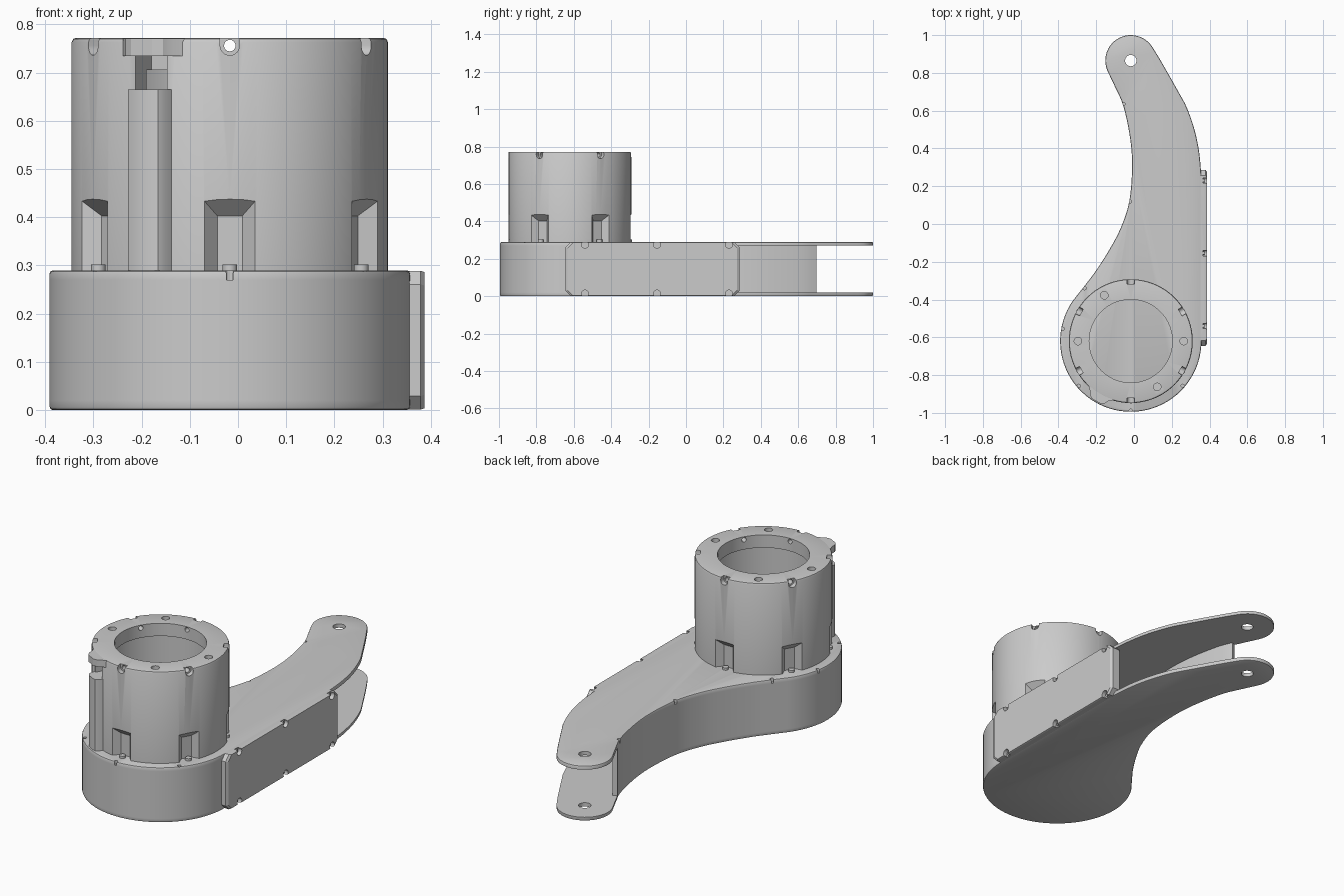
import bpy, bmesh
from math import cos, sin, pi, radians
from mathutils import Matrix, Vector

if "Cube" in bpy.data.objects:
    bpy.data.objects.remove(bpy.data.objects["Cube"])

CX, CY, R = -0.017, -0.62, 0.374          # round end of the housing
TIP = Vector((CX, 0.865))                 # pivot hole at the arm tip
H = 0.29                                  # housing height
SCREW_ANGLES = [30 + 60 * k for k in range(6)]


def frame(deg):
    """Local frame on the tube axis: x radial, y tangential, z up."""
    return Matrix.Translation((CX, CY, 0)) @ Matrix.Rotation(radians(deg), 4, 'Z')


def add_loft(bm, rings, m=Matrix()):
    rows = [[bm.verts.new(m @ Vector(p)) for p in ring] for ring in rings]
    n = len(rows[0])
    for a, b in zip(rows, rows[1:]):
        for i in range(n):
            j = (i + 1) % n
            bm.faces.new((a[i], a[j], b[j], b[i]))
    bm.faces.new(rows[0][::-1])
    bm.faces.new(rows[-1])


def finish(name, bm, angle=30):
    bmesh.ops.recalc_face_normals(bm, faces=bm.faces[:])
    me = bpy.data.meshes.new(name)
    bm.to_mesh(me)
    bm.free()
    ob = bpy.data.objects.new(name, me)
    bpy.context.collection.objects.link(ob)
    return ob


def lofts(name, items):
    bm = bmesh.new()
    for rings, m in items:
        add_loft(bm, rings, m)
    return finish(name, bm)


def select(ob):
    bpy.ops.object.select_all(action='DESELECT')
    ob.select_set(True)
    bpy.context.view_layer.objects.active = ob


def cut(ob, items):
    cutter = lofts("cutter", items)
    cutter.hide_render = True
    mod = ob.modifiers.new("cut", 'BOOLEAN')
    mod.operation, mod.solver, mod.object = 'DIFFERENCE', 'EXACT', cutter
    select(ob)
    bpy.ops.object.modifier_apply(modifier=mod.name)
    bpy.data.objects.remove(cutter)


def layers(pts, *zs):
    return [[(p[0], p[1], z) for p in pts] for z in zs]


def box(x0, x1, y0, y1, z0, z1):
    return layers([(x0, y0), (x1, y0), (x1, y1), (x0, y1)], z0, z1)


def disc(x, y, r, n=20):
    return [(x + r * cos(2 * pi * i / n), y + r * sin(2 * pi * i / n)) for i in range(n)]


def along_x(pts, x0, x1):
    return [[(x, p[0], p[1]) for p in pts] for x in (x0, x1)]


def arc(c, r, a0, a1, n):
    return [Vector((c[0] + r * cos(radians(a0 + (a1 - a0) * i / n)),
                    c[1] + r * sin(radians(a0 + (a1 - a0) * i / n)))) for i in range(n + 1)]


def smooth(pts, n=5):
    """Catmull-Rom curve through the points."""
    p = [Vector(q) for q in pts]
    p = [2 * p[0] - p[1]] + p + [2 * p[-1] - p[-2]]
    out = []
    for a, b, c, d in zip(p, p[1:], p[2:], p[3:]):
        for k in range(n):
            t = k / n
            out.append(0.5 * (2 * b + (c - a) * t + (2 * a - 5 * b + 4 * c - d) * t * t
                              + (3 * b - a - 3 * c + d) * t ** 3))
    return out + [p[-2]]


def inset(pts, d, closed=True):
    """Offset a counter-clockwise path to its inner side."""
    n, out = len(pts), []
    for i, p in enumerate(pts):
        a = pts[i - 1] if closed or i else p
        b = pts[(i + 1) % n] if closed or i < n - 1 else p
        t = (b - a).normalized()
        out.append(p + Vector((-t.y, t.x)) * d)
    return out


# Outline of the curved arm, counter-clockwise
round_end = arc((CX, CY), R, 145, 360, 48)
right_side = smooth([(0.357, 0.25), (0.345, 0.38), (0.32, 0.5), (0.28, 0.615),
                     (0.235, 0.7), (0.15, 0.85), (0.103, 0.928)])
tip_arc = arc(TIP, 0.135, 32, 202, 24)
left_side = smooth([(-0.142, 0.813), (-0.1, 0.725), (-0.055, 0.62), (-0.02, 0.45), (-0.01, 0.3),
                    (-0.025, 0.12), (-0.07, -0.02), (-0.13, -0.135), (-0.2, -0.245),
                    (-0.26, -0.325), (-0.323, -0.405)])
outline = round_end + right_side + tip_arc[1:] + left_side[1:-1]

# Top and bottom plates with rounded outer rims
e = 0.007
screws = [(-0.055, 0.635), (-0.022, 0.12), (-0.262, -0.34), (-0.378, -0.555),
          (-0.292, -0.857), (0.258, -0.857), (CX, -0.988)]
for name, face, rim in (("top_plate", H, 0.27), ("bottom_plate", 0.0, 0.02)):
    s = 1 if face > rim else -1
    plate = lofts(name, [([[(p.x, p.y, z) for p in inset(outline, d)] for d, z in
                           ((0, rim), (0, face - s * e), (e * 0.3, face - s * e * 0.3), (e, face))],
                          Matrix())])
    holes = [(layers(disc(TIP.x, TIP.y, 0.03, 32), rim - 0.05, rim + 0.05), Matrix())]
    if s > 0:
        holes += [(layers(disc(x, y, 0.009, 12), 0.26, 0.3), Matrix()) for x, y in screws]
    cut(plate, holes)

# Side wall: along the concave left side and round the big end, open on the right
path = [p for p in left_side if p.y < 0.69][:-1] + round_end
wall = path + inset(path, 0.024, closed=False)[::-1]
lofts("side_wall", [(layers(wall, 0.02, 0.27), Matrix())])

# Side cover panel with clipped corners and screw recesses
def panel_ring(x, d):
    y0, y1, z0, z1, c = -0.645 + d, 0.286 - d, 0.001 + d / 4, 0.289 - d / 4, 0.028
    return [(x, y0, z0 + c), (x, y0 + c, z0), (x, y1 - c, z0), (x, y1, z0 + c),
            (x, y1, z1 - c), (x, y1 - c, z1), (x, y0 + c, z1), (x, y0, z1 - c)]

panel = lofts("side_cover", [([panel_ring(0.335, 0), panel_ring(0.379, 0), panel_ring(0.387, 0.012)],
                              Matrix())])
spots = [(y, z) for y in (-0.54, -0.155, 0.23) for z in (0.014, 0.276)]
cut(panel, [(along_x(disc(y, z, 0.019), 0.366, 0.4), Matrix()) for y, z in spots])
lofts("cover_screws", [(along_x(disc(y, z, 0.009, 12), 0.36, 0.372), Matrix()) for y, z in spots])

# Motor tube with an inward top lip, turned from a profile
profile = [(0.22, 0.772), (0.319, 0.772), (0.325, 0.77), (0.328, 0.763), (0.328, H),
           (0.282, H), (0.282, 0.705), (0.22, 0.705)]
N = 72
bm = bmesh.new()
cols = [[bm.verts.new((CX + r * cos(2 * pi * i / N), CY + r * sin(2 * pi * i / N), z))
         for r, z in profile] for i in range(N)]
for i in range(N):
    a, b = cols[i], cols[(i + 1) % N]
    for k in range(len(profile)):
        j = (k + 1) % len(profile)
        bm.faces.new((a[k], b[k], b[j], a[j]))
tube = finish("motor_tube", bm)

# Tapered foot pockets, cable window and blind lid holes
def rect(u, v, z0, z1):
    return [(u, -v, z0), (u, v, z0), (u, v, z1), (u, -v, z1)]

CABLE = frame(240)
cut(tube, [([rect(0.292, 0.026, 0.28, 0.403), rect(0.342, 0.068, 0.28, 0.451)], frame(a))
           for a in SCREW_ANGLES]
    + [(box(0.26, 0.4, -0.038, 0.038, 0.665, 0.735), CABLE)]
    + [(layers(disc(0.28, 0, 0.02), 0.73, 0.8), frame(a)) for a in (0, 120, 180, 300)])
# U-shaped rim slots, then the screw holes through the lip
slot = arc((0, 0.756), 0.02, 180, 360, 12) + [Vector((0.02, 0.8)), Vector((-0.02, 0.8))]
cut(tube, [(along_x(slot, 0.302, 0.35), frame(a)) for a in SCREW_ANGLES])
cut(tube, [(along_x(disc(0, 0.756, 0.012, 16), 0.2, 0.35), frame(a)) for a in SCREW_ANGLES])

# Screw heads standing in the foot pockets
lofts("pocket_screws", [(layers(disc(0.315, 0, 0.015, 16), 0.288, 0.302), frame(a))
                        for a in SCREW_ANGLES])

# Cable duct down the tube, with a gap at the window
duct = [(0.30, -0.05), (0.345, -0.045), (0.36, -0.036), (0.366, -0.02),
        (0.366, 0.02), (0.36, 0.036), (0.345, 0.045), (0.30, 0.05)]
lid_duct = [(0.30, -0.085), (0.322, -0.07), (0.335, -0.056), (0.355, -0.045), (0.367, -0.025),
            (0.367, 0.025), (0.355, 0.045), (0.335, 0.056), (0.322, 0.07), (0.30, 0.085)]
lofts("cable_duct", [(layers(duct, H, 0.665), CABLE)])
lofts("cable_duct_lid", [(layers(lid_duct, 0.735, 0.771), CABLE)])

# Smooth shading on curved parts, sharp edges kept
for ob in list(bpy.context.scene.objects):
    select(ob)
    bpy.ops.object.shade_smooth_by_angle(angle=radians(25))
